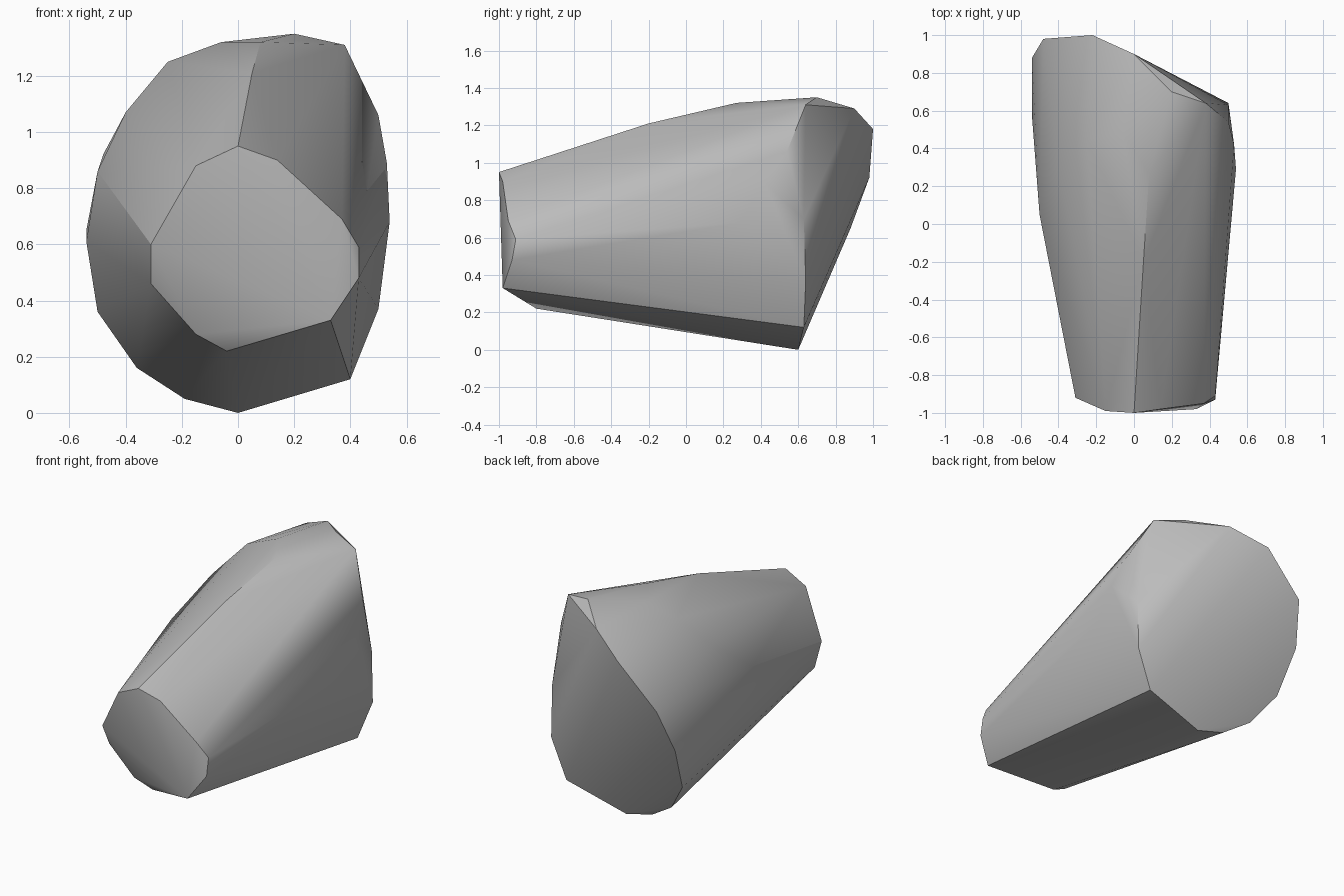
import bpy
import bmesh
import math

# Remove the default cube
default_cube = bpy.data.objects.get("Cube")
if default_cube is not None:
    bpy.data.objects.remove(default_cube, do_unlink=True)


def make_material(name, grey):
    """Plain flat material, same colour in viewport and render."""
    material = bpy.data.materials.new(name)
    material.use_nodes = True
    colour = (grey, grey, grey, 1)
    material.diffuse_color = colour
    shader = material.node_tree.nodes["Principled BSDF"]
    shader.inputs["Base Color"].default_value = colour
    return material


def make_hull(name, outlines, material):
    """Stretch one convex skin over all the outline points."""
    mesh = bpy.data.meshes.new(name)
    bm = bmesh.new()
    for outline in outlines:
        for point in outline:
            bm.verts.new(point)
    result = bmesh.ops.convex_hull(bm, input=list(bm.verts))
    unused = result["geom_interior"] + result["geom_unused"]
    loose = {item for item in unused if isinstance(item, bmesh.types.BMVert)}
    bmesh.ops.delete(bm, geom=list(loose), context="VERTS")
    bmesh.ops.recalc_face_normals(bm, faces=list(bm.faces))
    bm.to_mesh(mesh)
    bm.free()
    mesh.materials.append(material)
    hull = bpy.data.objects.new(name, mesh)
    bpy.context.collection.objects.link(hull)
    return hull


# Small front facet, clockwise from its top
front_rim = [
    (0, -1, .95), (.14, -.98, .9), (.37, -.95, .69), (.43, -.91, .59),
    (.43, -.93, .48), (.33, -.98, .33), (-.04, -.8, .22), (-.15, -.83, .28),
    (-.31, -.85, .46), (-.31, -.92, .6), (-.15, -.99, .88),
]

# Slanted back face, from its lowest point up the +x side and round
back_rim = [
    (0, .6, 0), (.4, .63, .12), (.5, .64, .37), (.5, .63, .7),
    (.5, .54, 1.06), (.38, .64, 1.31), (.2, .7, 1.35), (0, .9, 1.29),
    (-.22, 1, 1.18), (-.48, .98, .92), (-.54, .88, .65),
    (-.5, .75, .36), (-.36, .66, .16), (-.19, .61, .05),
]

# Gentle bulge along the top and both sides
side_bulge = [
    (.05, -.2, 1.21), (.08, .27, 1.32), (-.06, .48, 1.32),
    (-.25, .45, 1.25), (-.4, .31, 1.07), (-.5, .05, .86),
    (-.54, .57, .61), (.54, .29, .68), (.53, .42, .89),
]

stone_grey = make_material("stone grey", .5)
body = make_hull("faceted_body", [front_rim, back_rim, side_bulge], stone_grey)

# Smooth the flanks but keep the rims crisp
bpy.ops.object.select_all(action="DESELECT")
body.select_set(True)
bpy.context.view_layer.objects.active = body
bpy.ops.object.shade_smooth_by_angle(angle=math.radians(30))
